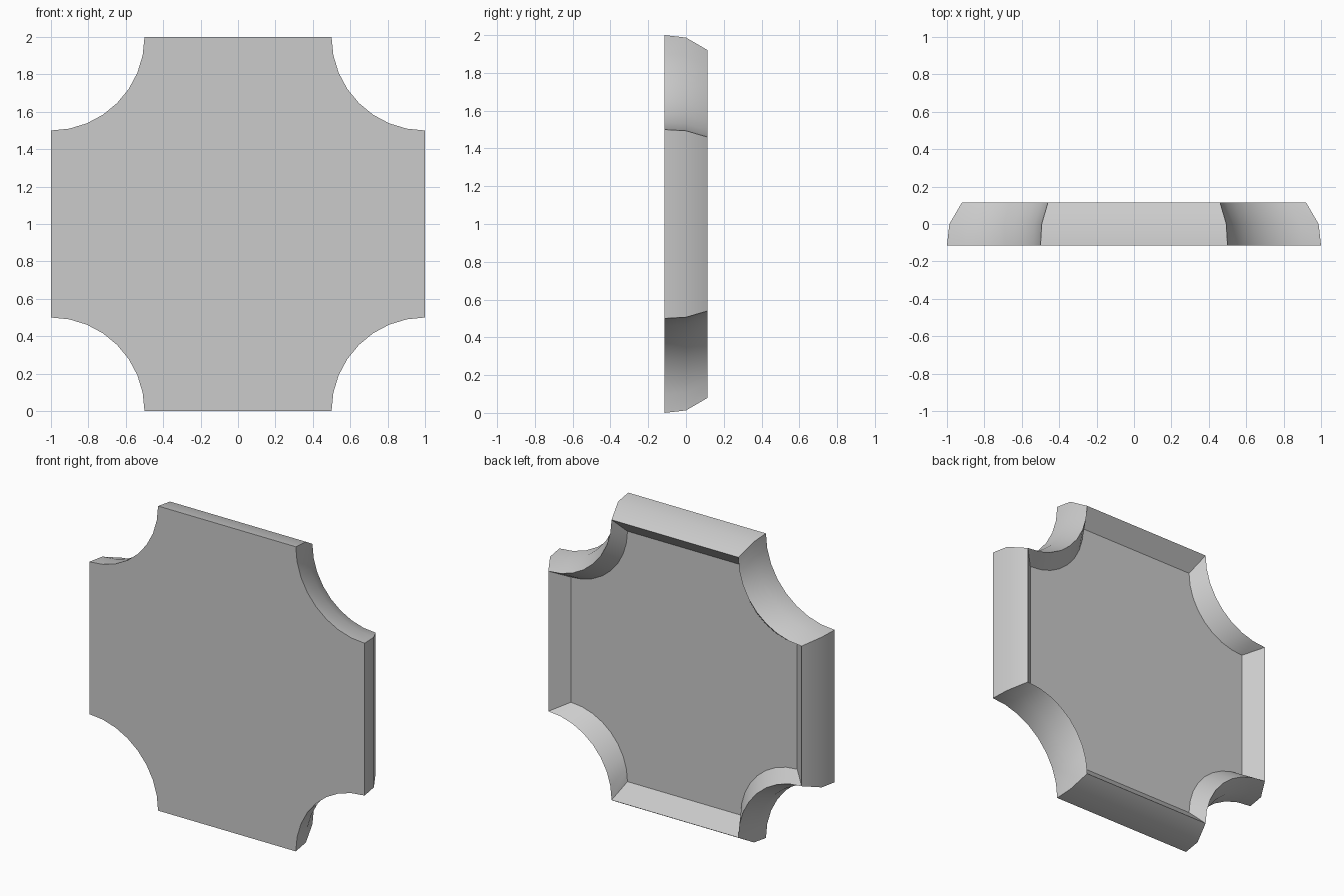
import bpy, bmesh
from math import sin, cos, pi, radians

cube = bpy.data.objects.get("Cube")
if cube:
    bpy.data.objects.remove(cube, do_unlink=True)

stone = bpy.data.materials.new("light grey")
stone.use_nodes = True
stone.diffuse_color = (0.6, 0.6, 0.6, 1)
stone.node_tree.nodes["Principled BSDF"].inputs["Base Color"].default_value = (0.6, 0.6, 0.6, 1)

# Square outline with a concave quarter circle scooped from each corner
STEPS = 8
outline = []
for quarter in range(4):
    turn = quarter * pi / 2
    for i in range(STEPS + 1):
        a = i / STEPS * pi / 2
        u, v = 1 - 0.5 * sin(a), 1 - 0.5 * cos(a)
        # start on the +x edge and finish on the +z edge
        outline.append((u * cos(turn) - v * sin(turn), u * sin(turn) + v * cos(turn)))

# Outline scale and depth: front, bulge, back rim, recessed floor
SECTIONS = [(1, -0.115), (0.987, 0), (0.92, 0.115), (0.822, 0.02)]

bm = bmesh.new()
rings = [[bm.verts.new((x * s, y, 1 + z * s)) for x, z in outline] for s, y in SECTIONS]
for near, far in zip(rings, rings[1:]):
    for i in range(len(outline)):
        j = (i + 1) % len(outline)
        bm.faces.new((near[i], near[j], far[j], far[i]))

# Flat front and recessed back floor
bm.faces.new(rings[0])
bm.faces.new(rings[-1])
bmesh.ops.recalc_face_normals(bm, faces=bm.faces)

mesh = bpy.data.meshes.new("scooped_tile")
bm.to_mesh(mesh)
bm.free()
mesh.materials.append(stone)
tile = bpy.data.objects.new("scooped_tile", mesh)
bpy.context.collection.objects.link(tile)

# Smooth walls, sharp rims and corners
bpy.ops.object.select_all(action="DESELECT")
tile.select_set(True)
bpy.context.view_layer.objects.active = tile
bpy.ops.object.shade_smooth_by_angle(angle=radians(30))
